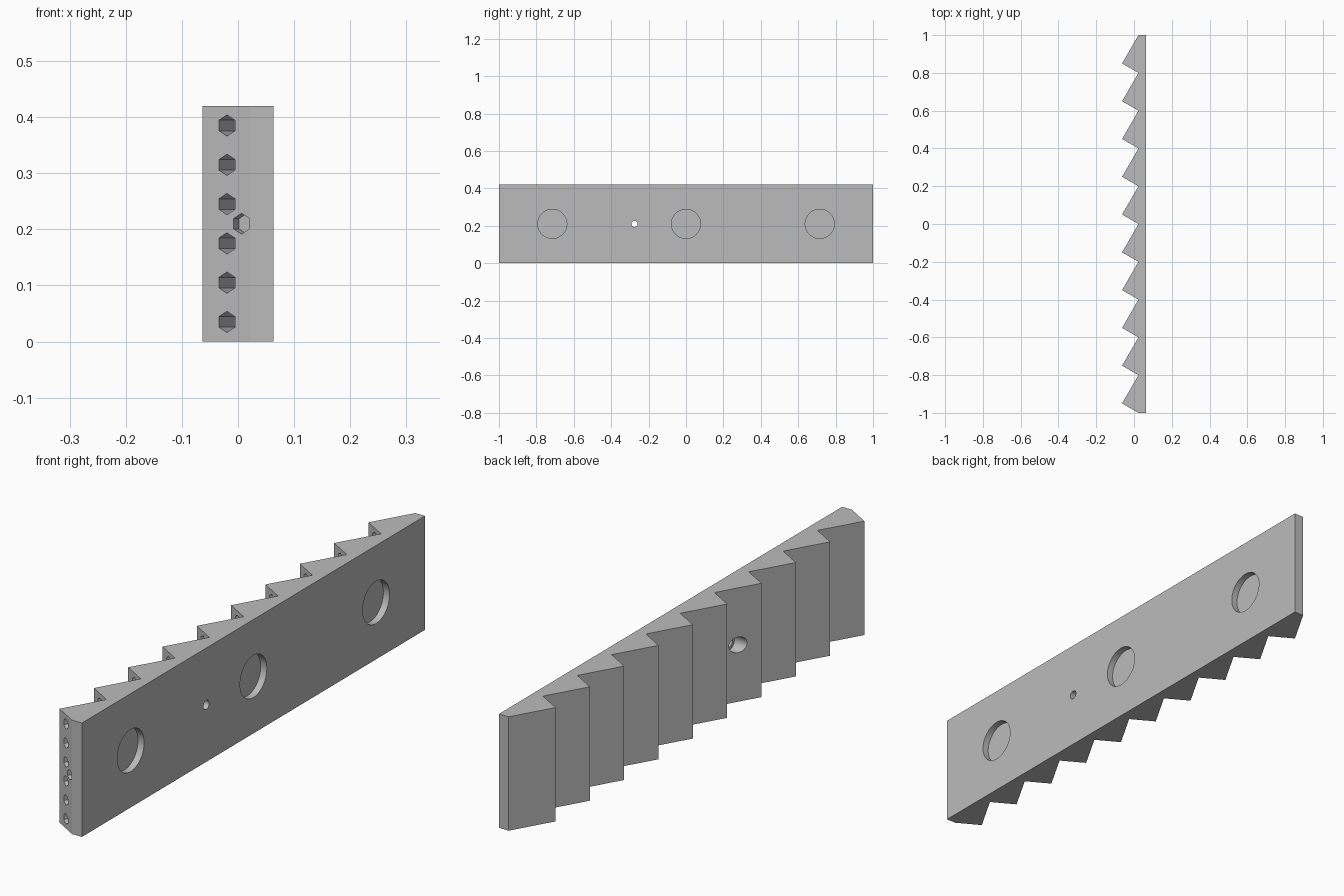
import bpy, bmesh, math
from mathutils import Matrix, Vector

cube = bpy.data.objects.get("Cube")
if cube:
    bpy.data.objects.remove(cube, do_unlink=True)

HEIGHT, BACK, VALLEY, TIP = 0.42, 0.063, 0.0235, -0.063
TEETH, PITCH = 10, 0.2
INTO_FACE = Vector((0.5, math.sqrt(0.75), 0))   # normal into the short tooth faces
MID = HEIGHT / 2

grey = bpy.data.materials.new("plain grey")
grey.use_nodes = True
colour = (0.5, 0.5, 0.5, 1)
grey.diffuse_color = colour
grey.node_tree.nodes["Principled BSDF"].inputs["Base Color"].default_value = colour


def make_object(name, bm):
    bmesh.ops.recalc_face_normals(bm, faces=bm.faces)
    mesh = bpy.data.meshes.new(name)
    bm.to_mesh(mesh)
    bm.free()
    mesh.materials.append(grey)
    obj = bpy.data.objects.new(name, mesh)
    bpy.context.collection.objects.link(obj)
    return obj


def add_drill(bm, start, direction, radius, depth, sides):
    """Add a prism starting slightly outside the surface, one corner up."""
    z = direction.normalized()
    y = Vector((0, 0, 1))
    x = y.cross(z)
    lead = 0.01
    centre = Vector(start) + z * (depth - lead) / 2
    turn = Matrix((x, y, z)).transposed().to_4x4()
    bmesh.ops.create_cone(bm, cap_ends=True, segments=sides, radius1=radius,
                          radius2=radius, depth=depth + lead,
                          matrix=Matrix.Translation(centre) @ turn)


# Toothed bar: a sawtooth outline raised to full height
outline = [(BACK, 1), (BACK, -1)]
for i in range(TEETH):
    y = -1 + i * PITCH
    outline += [(VALLEY, y), (TIP, y + PITCH / 4)]
outline.append((VALLEY, 1))
bm = bmesh.new()
base = bm.faces.new([bm.verts.new((x, y, 0)) for x, y in outline])
raised = bmesh.ops.extrude_face_region(bm, geom=[base])["geom"]
bmesh.ops.translate(bm, vec=(0, 0, HEIGHT),
                    verts=[v for v in raised if isinstance(v, bmesh.types.BMVert)])
bar = make_object("toothed_bar", bm)

cutters = []

# Rows of six-sided holes in every short tooth face
bm = bmesh.new()
for i in range(TEETH):
    for k in range(6):
        start = ((VALLEY + TIP) / 2, -1 + i * PITCH + PITCH / 8, 0.035 + 0.07 * k)
        add_drill(bm, start, INTO_FACE, 0.019, 0.07, 6)
cutters.append(make_object("tooth_hole_cutter", bm))

# Round pockets in the flat side
bm = bmesh.new()
for y in (-0.715, 0, 0.715):
    add_drill(bm, (BACK, y, MID), Vector((-1, 0, 0)), 0.078, 0.025, 48)
cutters.append(make_object("pocket_cutter", bm))

# Screw hole right through, and the shallow hole in the first face
bm = bmesh.new()
add_drill(bm, (-0.08, -0.275, MID), Vector((1, 0, 0)), 0.0165, 0.16, 24)
add_drill(bm, (0.006, -0.99, MID), INTO_FACE, 0.0185, 0.02, 6)
cutters.append(make_object("screw_hole_cutter", bm))

# Wider recess for the screw head
bm = bmesh.new()
add_drill(bm, (-0.08, -0.275, MID), Vector((1, 0, 0)), 0.029, 0.095, 32)
cutters.append(make_object("screw_head_cutter", bm))

bpy.ops.object.select_all(action='DESELECT')
bar.select_set(True)
bpy.context.view_layer.objects.active = bar
for cutter in cutters:
    cutter.hide_render = True
    cut = bar.modifiers.new(cutter.name, 'BOOLEAN')
    cut.operation = 'DIFFERENCE'
    cut.solver = 'EXACT'
    cut.object = cutter
    bpy.ops.object.modifier_apply(modifier=cut.name)
    bpy.data.objects.remove(cutter, do_unlink=True)

bpy.ops.object.shade_smooth_by_angle(angle=math.radians(25))
